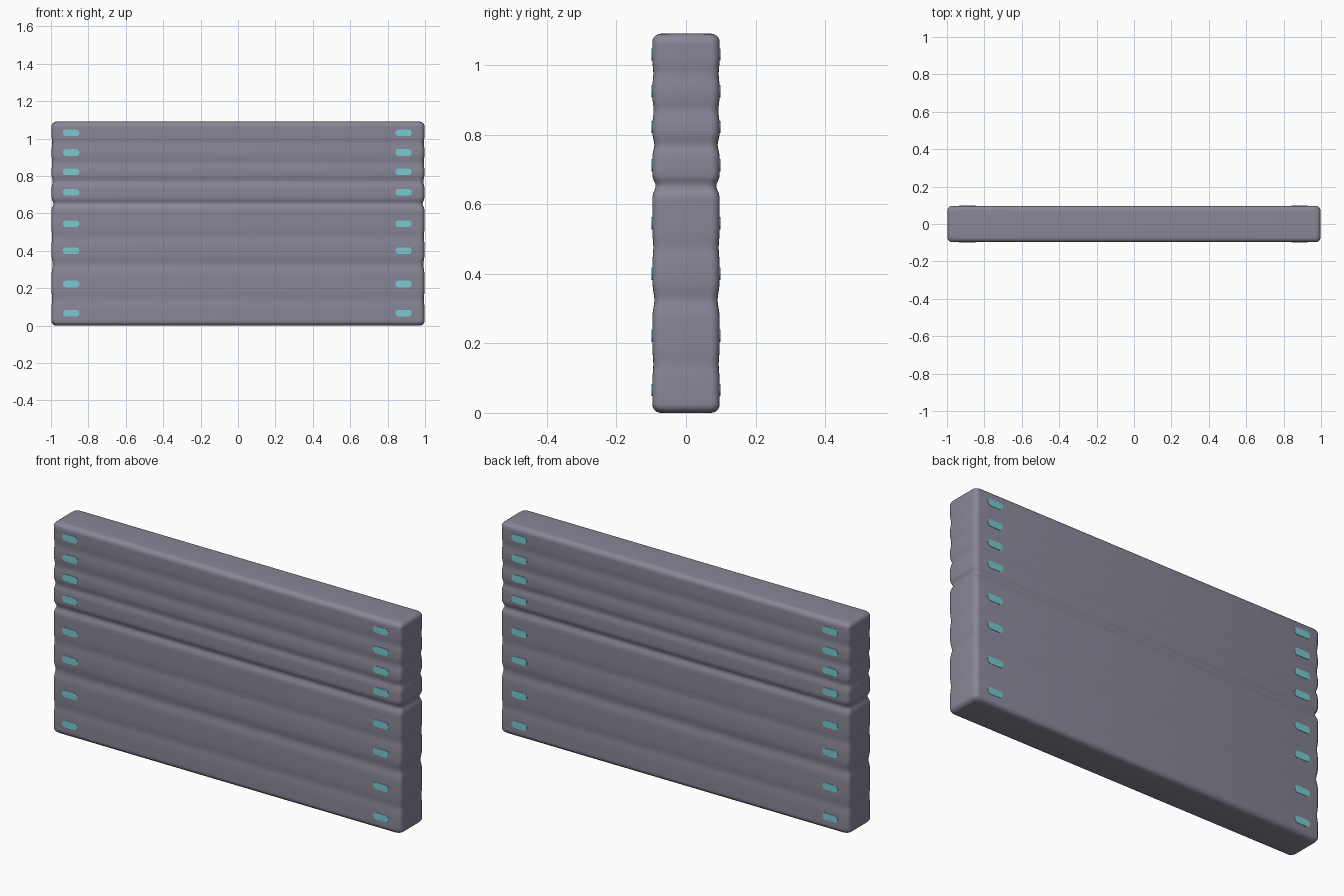
import bpy, bmesh, math

if "Cube" in bpy.data.objects:
    bpy.data.objects.remove(bpy.data.objects["Cube"])

H = 1.09          # wall height
HX, HY = 0.997, 0.097
R = 0.025         # edge rounding


def material(name, rgb):
    m = bpy.data.materials.new(name)
    m.diffuse_color = (*rgb, 1)
    m.use_nodes = True
    m.node_tree.nodes["Principled BSDF"].inputs["Base Color"].default_value = m.diffuse_color
    return m


wood = material("grey violet planks", (0.25, 0.24, 0.31))
cyan = material("cyan nail marks", (0.19, 0.59, 0.63))

# plank seams: height, depth, half width
SEAMS = [(0.14, 0.003, 0.03), (0.325, 0.006, 0.03), (0.475, 0.003, 0.03),
         (0.652, 0.010, 0.018), (0.77, 0.006, 0.02), (0.87, 0.004, 0.025),
         (0.975, 0.003, 0.025)]


def inset(z):
    g = sum(d * math.exp(-((z - s) / w) ** 2) for s, d, w in SEAMS)
    e = max(0, R - min(z, H - z))
    return g + R - math.sqrt(max(0, R * R - e * e))


def make(name, bm, mat):
    bmesh.ops.recalc_face_normals(bm, faces=bm.faces)
    me = bpy.data.meshes.new(name)
    bm.to_mesh(me)
    bm.free()
    me.materials.append(mat)
    ob = bpy.data.objects.new(name, me)
    bpy.context.collection.objects.link(ob)
    return ob


# slab: rounded rectangles stacked by height
bm = bmesh.new()
zs = [R * (1 - math.cos(i * math.pi / 12)) for i in range(6)]
levels = zs + [R + (H - 2 * R) * i / 110 for i in range(111)] + [H - z for z in reversed(zs)]
rings = []
for z in levels:
    c = inset(z)
    ring = []
    for q, (sx, sy) in enumerate([(1, 1), (-1, 1), (-1, -1), (1, -1)]):
        for i in range(6):
            a = math.pi / 2 * (q + i / 5)
            ring.append(bm.verts.new((sx * (HX - c - R) + R * math.cos(a),
                                      sy * (HY - c - R) + R * math.sin(a), z)))
    rings.append(ring)
for a, b in zip(rings, rings[1:]):
    for i in range(len(a)):
        j = (i + 1) % len(a)
        bm.faces.new((a[i], a[j], b[j], b[i]))
bm.faces.new(rings[0])
bm.faces.new(rings[-1])
slab = make("plank_wall", bm, wood)

# nail marks: thin pill plates on front and back
bm = bmesh.new()
for z in (1.03, 0.925, 0.822, 0.712, 0.545, 0.4, 0.222, 0.066):
    for x in (-0.892, 0.885):
        for s in (-1, 1):
            y0, y1 = s * (HY - 0.005), s * (HY + 0.0015)
            pts = []
            for i in range(16):
                a = 2 * math.pi * (i + 0.5) / 16
                pts.append((x + math.copysign(0.027, math.cos(a)) + 0.017 * math.cos(a),
                            z + 0.018 * math.sin(a)))
            inner = [bm.verts.new((px, y0, pz)) for px, pz in pts]
            outer = [bm.verts.new((px, y1, pz)) for px, pz in pts]
            bm.faces.new(outer)
            bm.faces.new(inner)
            for i in range(16):
                j = (i + 1) % 16
                bm.faces.new((inner[i], inner[j], outer[j], outer[i]))
marks = make("nail_marks", bm, cyan)

for ob in (slab, marks):
    bpy.ops.object.select_all(action='DESELECT')
    ob.select_set(True)
    bpy.context.view_layer.objects.active = ob
    bpy.ops.object.shade_smooth_by_angle(angle=math.radians(40))
